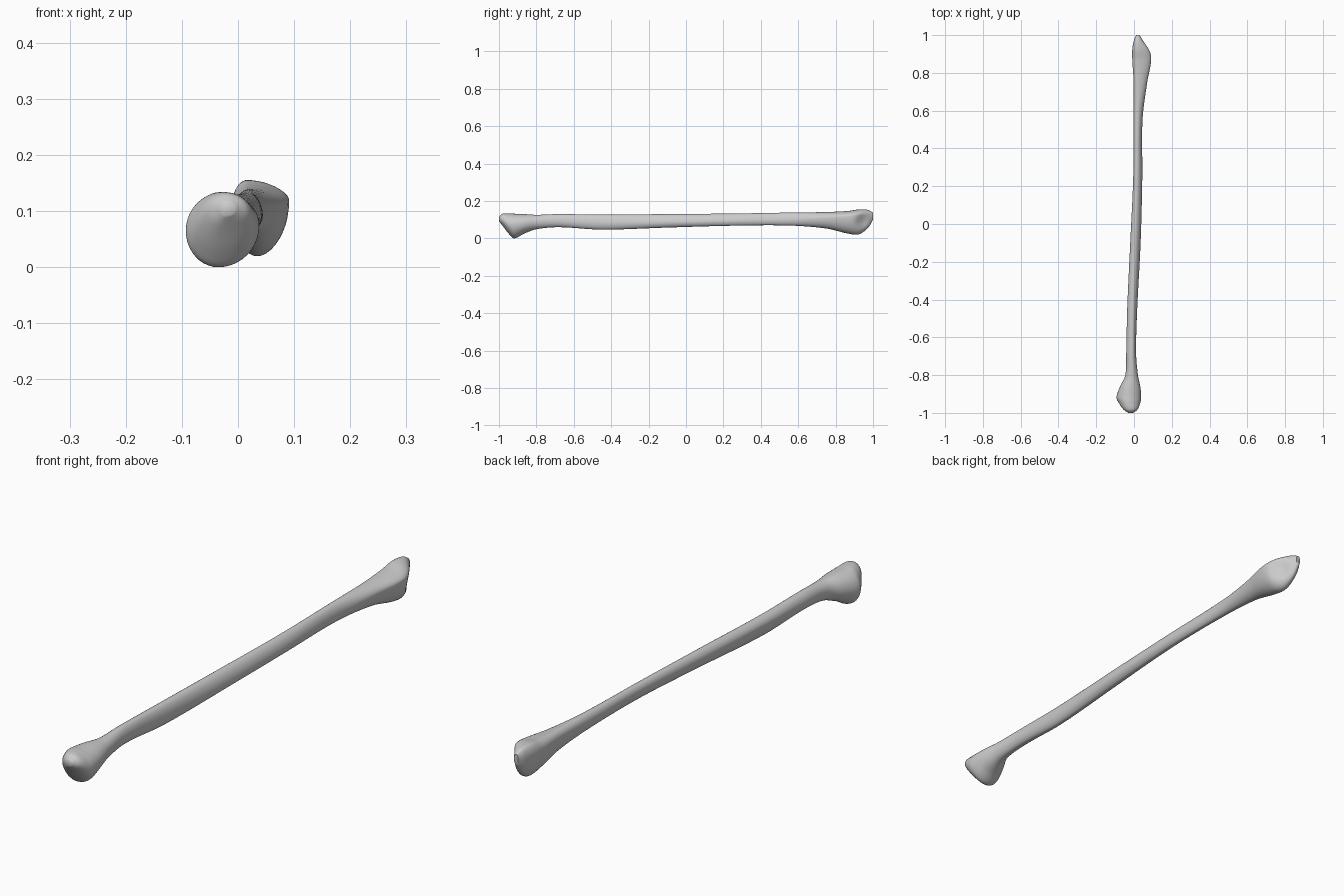
import bpy, bmesh, math
from mathutils import Vector

if "Cube" in bpy.data.objects:
    bpy.data.objects.remove(bpy.data.objects["Cube"])

# Stations along the bone: y, left x, right x, bottom z, top z,
# then x of top ridge, x of bottom ridge, z of left ridge, z of right ridge
STATIONS = [
    (-1.00, -.030, -.005, .092, .116, -.018, -.020, .105, .105),
    (-.983, -.055, .018, .070, .131, -.020, -.030, .098, .100),
    (-.945, -.082, .034, .022, .134, -.030, -.035, .072, .078),
    (-.918, -.093, .038, .000, .132, -.030, -.035, .065, .075),
    (-.865, -.076, .034, .026, .130, -.025, -.025, .075, .080),
    (-.80, -.046, .021, .049, .126, -.015, -.010, .090, .088),
    (-.68, -.041, .011, .060, .130, -.012, -.010, .095, .092),
    (-.45, -.036, .017, .047, .127, -.008, -.002, .100, .082),
    (-.10, -.020, .035, .058, .130, .003, .014, .104, .085),
    (.25, -.004, .044, .068, .133, .014, .028, .110, .092),
    (.55, -.003, .045, .069, .138, .018, .028, .112, .098),
    (.75, -.002, .070, .053, .141, .020, .030, .115, .110),
    (.87, -.009, .091, .025, .147, .020, .033, .115, .118),
    (.925, -.009, .080, .022, .155, .016, .033, .115, .122),
    (.975, .000, .045, .058, .152, .017, .026, .118, .125),
    (1.0, .012, .030, .100, .138, .018, .021, .120, .122),
]
SIDES = 40
STEPS = 6


def tangent(i):
    a, b = STATIONS[max(i - 1, 0)], STATIONS[min(i + 1, len(STATIONS) - 1)]
    return [(q - p) / (b[0] - a[0]) for p, q in zip(a, b)]


def blend(i, t):
    # smooth (Hermite) interpolation between neighbouring stations
    a, b, ta, tb = STATIONS[i], STATIONS[i + 1], tangent(i), tangent(i + 1)
    h = b[0] - a[0]
    w = (2*t**3 - 3*t**2 + 1, t**3 - 2*t**2 + t, 3*t**2 - 2*t**3, t**3 - t**2)
    out = [w[0]*p + w[1]*h*m + w[2]*q + w[3]*h*n
           for p, q, m, n in zip(a, b, ta, tb)]
    out[0] = a[0] + h * t
    return out


def section(s):
    # four elliptic quadrants through the extreme points, slightly flattened
    y, x0, x1, z0, z1, tx, bx, lz, rz = s
    power = 1.0 + 0.12 * max(0, 1 - abs(y) / .8)
    pts = []
    for k in range(SIDES):
        a = 2 * math.pi * k / SIDES
        c, n = math.cos(a), math.sin(a)
        ex, ez = abs(c) ** power, abs(n) ** power
        mx, my = (tx, z1) if n >= 0 else (bx, z0)
        sx, sz = (x1, rz) if c >= 0 else (x0, lz)
        pts.append(Vector((mx + (sx - mx) * ex, y, sz + (my - sz) * ez)))
    return pts


# Loft the shaft and both heads
bm = bmesh.new()
rows = [blend(i, j / STEPS) for i in range(len(STATIONS) - 1) for j in range(STEPS)]
rows.append(STATIONS[-1])
rings = [[bm.verts.new(p) for p in section(s)] for s in rows]
for r, q in zip(rings, rings[1:]):
    for k in range(SIDES):
        n = (k + 1) % SIDES
        bm.faces.new((r[k], r[n], q[n], q[k]))
bm.faces.new(rings[0][::-1])
bm.faces.new(rings[-1])

# Shallow hollow beside the upper-y joint
hollow = Vector((.07, .94, .09))
for v in bm.verts:
    d = (v.co - hollow).length
    if d < .05:
        v.co.x -= .012 * (1 - (d / .05) ** 2) ** 2

bmesh.ops.recalc_face_normals(bm, faces=bm.faces)
mesh = bpy.data.meshes.new("long_bone")
bm.to_mesh(mesh)
bm.free()
bone = bpy.data.objects.new("long_bone", mesh)
bpy.context.collection.objects.link(bone)
bpy.context.view_layer.objects.active = bone
bone.select_set(True)
bpy.ops.object.shade_smooth_by_angle(angle=math.radians(50))
